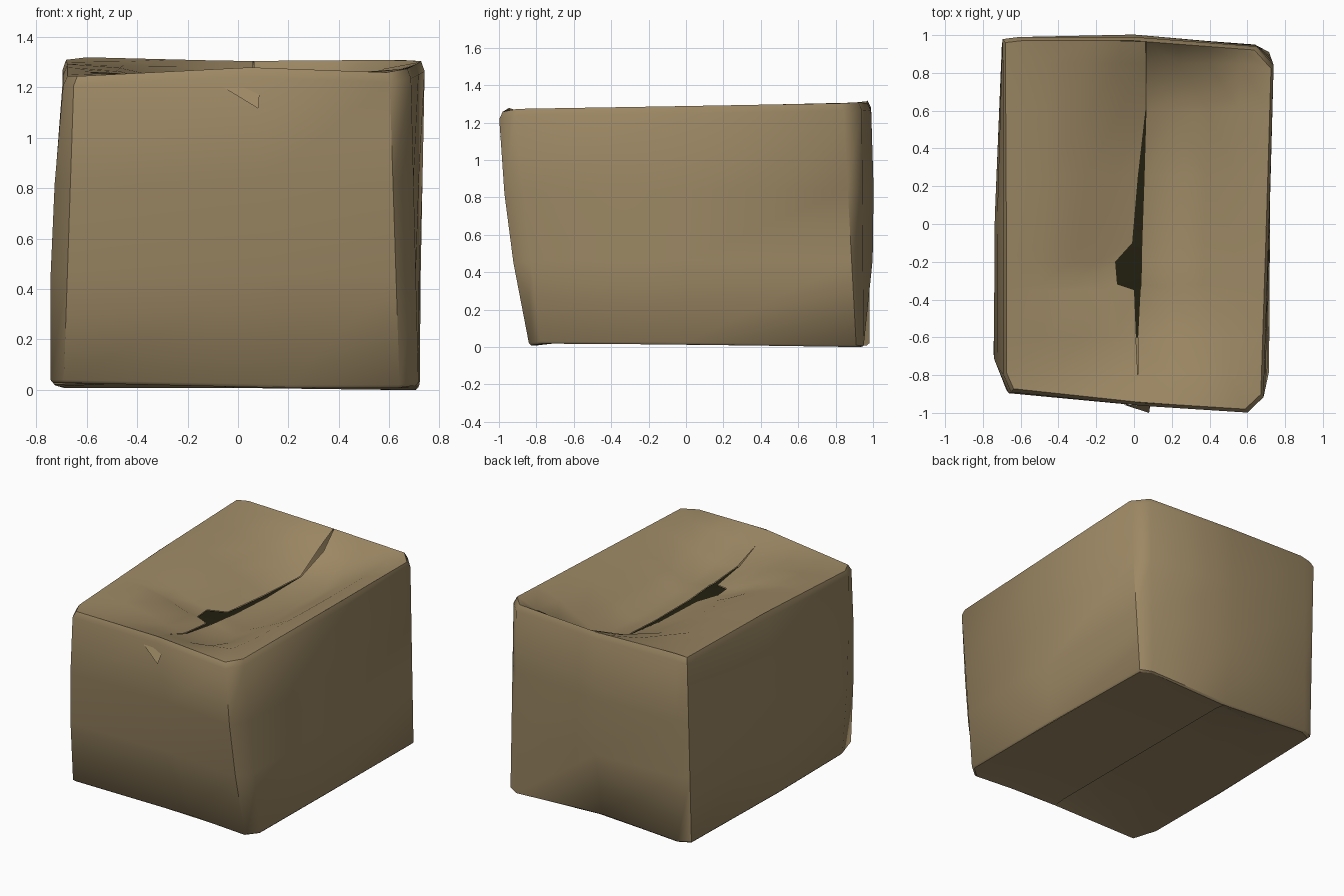
import bpy, bmesh, math

if "Cube" in bpy.data.objects:
    bpy.data.objects.remove(bpy.data.objects["Cube"])

card = bpy.data.materials.new("cardboard brown")
card.diffuse_color = (0.335, 0.247, 0.128, 1)
card.use_nodes = True
card.node_tree.nodes["Principled BSDF"].inputs["Base Color"].default_value = card.diffuse_color
dark = bpy.data.materials.new("dark gap")
dark.diffuse_color = (0.016, 0.014, 0.005, 1)
dark.use_nodes = True
dark.node_tree.nodes["Principled BSDF"].inputs["Base Color"].default_value = dark.diffuse_color


def interp(table, t):
    """Piecewise linear lookup in (key, value...) rows."""
    table = sorted(table)
    if t <= table[0][0]:
        return table[0][1:]
    for a, b in zip(table, table[1:]):
        if t <= b[0]:
            f = (t - a[0]) / (b[0] - a[0])
            return tuple(p + (q - p) * f for p, q in zip(a[1:], b[1:]))
    return table[-1][1:]


def sheet(name, rows, loop=False, up=None, mat=card):
    """Skin a grid of points; up=+1/-1 makes the faces point that way in z."""
    bm = bmesh.new()
    grid = [[bm.verts.new(p) for p in r] for r in rows]
    for a, b in zip(grid, grid[1:]):
        n = len(a)
        for i in range(n if loop else n - 1):
            j = (i + 1) % n
            bm.faces.new((a[i], a[j], b[j], b[i]))
    bm.normal_update()
    if up and sum(f.normal.z * f.calc_area() for f in bm.faces) * up < 0:
        bmesh.ops.reverse_faces(bm, faces=bm.faces[:])
    me = bpy.data.meshes.new(name)
    bm.to_mesh(me)
    bm.free()
    me.materials.append(mat)
    ob = bpy.data.objects.new(name, me)
    bpy.context.collection.objects.link(ob)
    bpy.context.view_layer.objects.active = ob
    ob.select_set(True)
    bpy.ops.object.shade_smooth_by_angle(angle=math.radians(50))
    ob.select_set(False)
    return ob


# Outline, counter-clockwise from front left: bottom and top of each post
bottom = [(-.69, -.83, .04), (.2, -.80, .02), (.64, -.84, .02), (.715, -.78, .03),
          (.72, 0, .025), (.715, .91, .01), (.64, .95, .005), (0, .92, .02),
          (-.62, .98, .02), (-.70, .94, .02), (-.735, 0, .03), (-.743, -.66, .04)]
top = [(-.65, -.89, 1.235), (.05, -.965, 1.27), (.60, -1.0, 1.25), (.685, -.92, 1.265),
       (.715, 0, 1.28), (.74, .84, 1.295), (.65, .94, 1.30), (0, .99, 1.295),
       (-.61, .99, 1.31), (-.695, .98, 1.30), (-.69, .1, 1.28), (-.69, -.80, 1.235)]


def ring(t):
    pts = []
    for i, (b, c) in enumerate(zip(bottom, top)):
        x, y, z = (p + (q - p) * t for p, q in zip(b, c))
        bulge = math.sin(math.pi * t)
        if i < 3:
            y -= .03 * bulge                       # front bows outward
        elif i == 7:
            y += .06 * bulge * (1.35 - t)          # dented ridge at the back
        elif i in (10, 11):
            x -= .02 * bulge
        pts.append((x, y, z))
    return pts


def inset(pts, k, dz):
    return [(x * k, y * k, max(z + dz, 0)) for x, y, z in pts]


low_rim = inset(bottom, .985, -.012)
high_rim = inset(top, .98, .008)

# Side walls with softened top and bottom edges
levels = [low_rim] + [ring(t) for t in (0, .35, .65, .975)] + [high_rim]
sheet("box_walls", levels, loop=True)


def flap_outer(rim, ids):
    return [(rim[i][1], rim[i][0], rim[i][2]) for i in ids]


def rim_at(rim, front, x):
    """Point on the front or back rim at the given x."""
    ids = (0, 1, 2, 3) if front else (5, 6, 7, 8, 9)
    y, z = interp([rim[i] for i in ids], x)
    return (x, y, z)


def flap(name, rim, left, seam, shape, up):
    """Skin from the outer rim to the seam; seam rows are (x, y, z)."""
    corners = (0, 11, 9, 8) if left else (2, 3, 5, 6)
    outer = flap_outer(rim, (11, 10, 9) if left else (3, 4, 5))
    rows = []
    for ex, y, ez in seam:
        ox, oz = interp(outer, y)
        rows.append([(ox + (ex - ox) * f, y, oz + (ez - oz) * g) for f, g in shape])
    first = [rim_at(rim, True, p[0]) for p in rows[0]]
    last = [rim_at(rim, False, p[0]) for p in rows[-1]]
    first[0], rows[0][0], rows[-1][0], last[0] = (rim[i] for i in corners)
    sheet(name, [first] + rows + [last], up=up)


# Top flaps: sagging towards a torn central gap
# rows: y, left edge x, left edge z, right edge x, right edge z
seam = [(-.80, .02, 1.23, .02, 1.23), (-.60, .01, 1.16, .022, 1.16),
        (-.35, .0, 1.13, .035, 1.13), (-.32, -.09, 1.14, .04, 1.13),
        (-.20, -.10, 1.14, .042, 1.12), (-.10, -.01, 1.11, .044, 1.11),
        (.25, .02, 1.10, .056, 1.10), (.60, .06, 1.11, .066, 1.11),
        (.85, .06, 1.25, .064, 1.19)]
flap("top_left_flap", high_rim, True, [(s[1], s[0], s[2]) for s in seam],
     [(0, 0), (.3, .08), (.6, .4), (.82, .78), (1, 1)], 1)
flap("top_right_flap", high_rim, False, [(s[3], s[0], s[4]) for s in seam],
     [(0, 0), (.25, .3), (.5, .8), (.74, 1.22), (1, 1)], 1)

# Dark opening between the top flaps
sheet("top_gap", [[(s[1], s[0], s[2] - .004), (s[3], s[0], s[4] - .004)]
                  for s in seam[1:8]], up=1, mat=dark)

# Bottom flaps: the right one overlaps the slightly raised left one
ys = (-.7, -.2, .4, .82)
flap("bottom_left_flap", low_rim, True, [(.03, y, .055) for y in ys],
     [(0, 0), (.5, .45), (1, 1)], -1)
flap("bottom_right_flap", low_rim, False, [(0, y, .02) for y in ys],
     [(0, 0), (.5, .7), (1, 1)], -1)

# Torn tab at the top of the front
sheet("front_torn_tab", [[(-.06, -.955, 1.20), (.08, -1.0, 1.115)],
                         [(.02, -.96, 1.20), (.085, -.965, 1.17)]], up=1)
